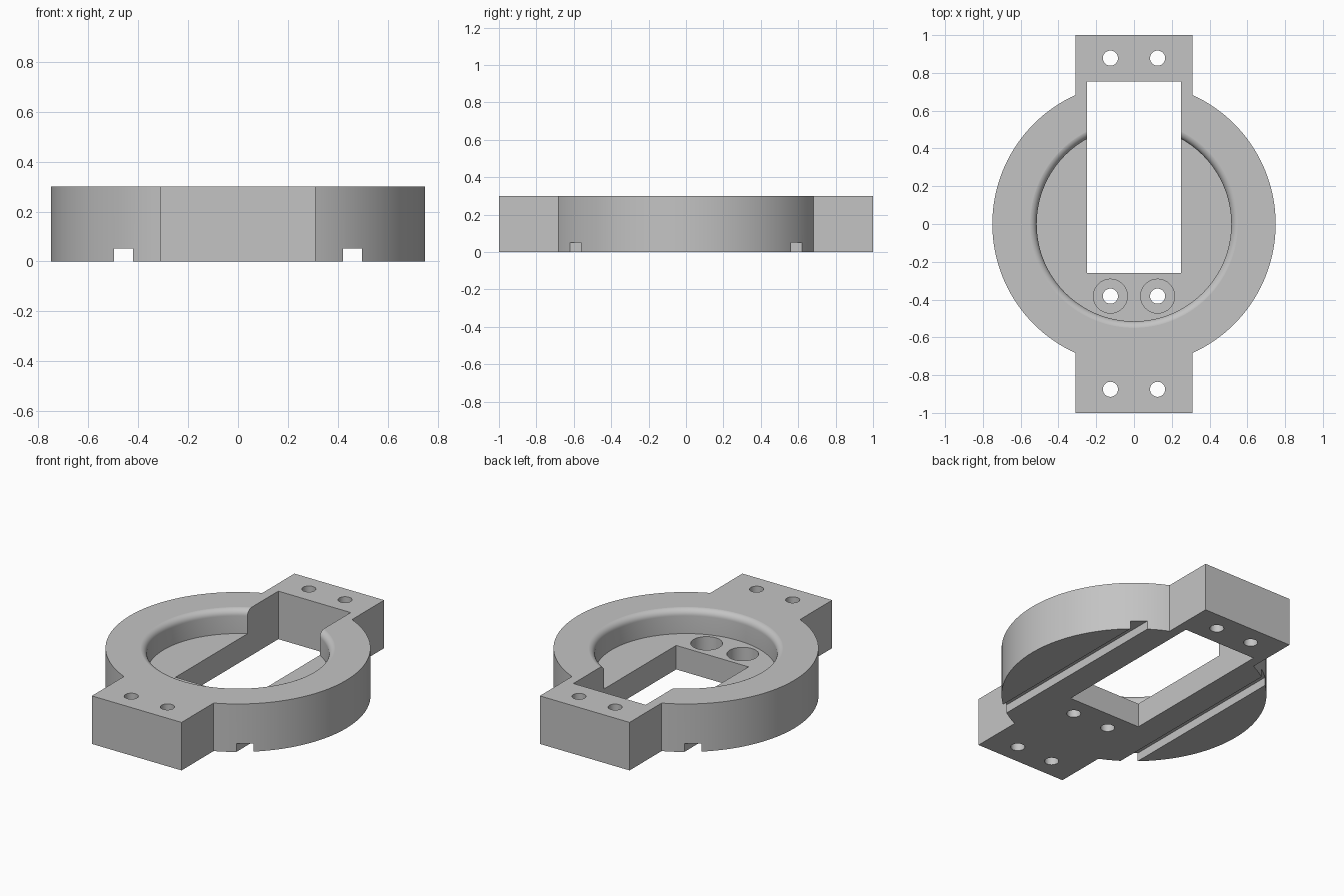
import bpy, bmesh
from math import acos, cos, sin, pi, radians

if "Cube" in bpy.data.objects:
    bpy.data.objects.remove(bpy.data.objects["Cube"], do_unlink=True)

HEIGHT, RING_R, TAB_X, TAB_Y = 0.30, 0.75, 0.31, 1.0
POCKET_R, POCKET_Z, FILLET = 0.515, 0.15, 0.04
OVER = 0.1  # how far cutters reach past the body

grey = bpy.data.materials.new("plain grey")
grey.use_nodes = True
grey.diffuse_color = (0.55, 0.55, 0.55, 1)
grey.node_tree.nodes["Principled BSDF"].inputs["Base Color"].default_value = grey.diffuse_color


def make_object(name, bm):
    bmesh.ops.recalc_face_normals(bm, faces=bm.faces)
    mesh = bpy.data.meshes.new(name)
    bm.to_mesh(mesh)
    bm.free()
    mesh.materials.append(grey)
    obj = bpy.data.objects.new(name, mesh)
    bpy.context.collection.objects.link(obj)
    return obj


def prism(name, outline, z0, z1):
    bm = bmesh.new()
    base = bm.faces.new([bm.verts.new((x, y, z0)) for x, y in outline])
    top = bmesh.ops.extrude_face_region(bm, geom=[base])["geom"]
    verts = [v for v in top if isinstance(v, bmesh.types.BMVert)]
    bmesh.ops.translate(bm, vec=(0, 0, z1 - z0), verts=verts)
    return make_object(name, bm)


def arc(radius, start, end, steps, cx=0, cy=0):
    angles = [start + (end - start) * i / steps for i in range(steps + 1)]
    return [(cx + radius * cos(a), cy + radius * sin(a)) for a in angles]


def box(name, x0, x1, y0, y1, z0, z1):
    return prism(name, [(x0, y0), (x1, y0), (x1, y1), (x0, y1)], z0, z1)


def cylinder(name, x, y, radius, z0, z1):
    return prism(name, arc(radius, 0, 2 * pi, 40, x, y)[:-1], z0, z1)


def lathe(name, profile, steps):
    bm = bmesh.new()
    verts = [bm.verts.new((r, 0, z)) for r, z in profile]
    edges = [bm.edges.new(pair) for pair in zip(verts, verts[1:])]
    bmesh.ops.spin(bm, geom=verts + edges, axis=(0, 0, 1), cent=(0, 0, 0),
                   angle=2 * pi, steps=steps)
    bmesh.ops.remove_doubles(bm, verts=bm.verts, dist=1e-5)
    return make_object(name, bm)


# Ring and both mounting tabs as one outline
a = acos(TAB_X / RING_R)
outline = arc(RING_R, -a, a, 64) + [(TAB_X, TAB_Y), (-TAB_X, TAB_Y)]
outline += arc(RING_R, pi - a, pi + a, 64) + [(-TAB_X, -TAB_Y), (TAB_X, -TAB_Y)]
body = prism("mounting_ring", outline, 0, HEIGHT)

# Round pocket with a rounded upper rim
rim = HEIGHT + 0.0005
profile = [(0, POCKET_Z), (POCKET_R, POCKET_Z)]
profile += arc(FILLET, pi, pi / 2, 8, POCKET_R + FILLET, rim - FILLET)
profile += [(POCKET_R + FILLET, rim + OVER), (0, rim + OVER)]
cutters = [lathe("pocket_cutter", profile, 128)]

# Rectangular window through the floor and the back of the ring
cutters.append(box("window_cutter", -0.25, 0.25, -0.26, 0.755, -OVER, HEIGHT + OVER))

# Underside grooves, screw holes and counterbores on each side
for side in (-1, 1):
    x0, x1 = sorted((side * 0.422, side * 0.498))
    cutters.append(box("groove_cutter", x0, x1, -1, 1, -OVER, 0.052))
    for y in (-0.875, -0.382, 0.878):
        cutters.append(cylinder("hole_cutter", side * 0.125, y, 0.04, -OVER, HEIGHT + OVER))
    cutters.append(cylinder("counterbore_cutter", side * 0.125, -0.382, 0.09, 0.06, HEIGHT + OVER))

for cutter in cutters:
    cutter.hide_render = True
    mod = body.modifiers.new(cutter.name, "BOOLEAN")
    mod.operation, mod.solver, mod.object = "DIFFERENCE", "EXACT", cutter

# Bake the cuts and drop the cutters
graph = bpy.context.evaluated_depsgraph_get()
body.data = bpy.data.meshes.new_from_object(body.evaluated_get(graph))
body.modifiers.clear()
for cutter in cutters:
    bpy.data.objects.remove(cutter, do_unlink=True)

# Smooth the curved walls, keep flat faces crisp
for obj in bpy.context.selected_objects:
    obj.select_set(False)
body.select_set(True)
bpy.context.view_layer.objects.active = body
bpy.ops.object.shade_smooth_by_angle(angle=radians(25))
bm = bmesh.new()
bm.from_mesh(body.data)
for edge in bm.edges:
    if any(abs(f.normal.z) > 0.9999 for f in edge.link_faces):
        edge.smooth = False
bm.to_mesh(body.data)
bm.free()
